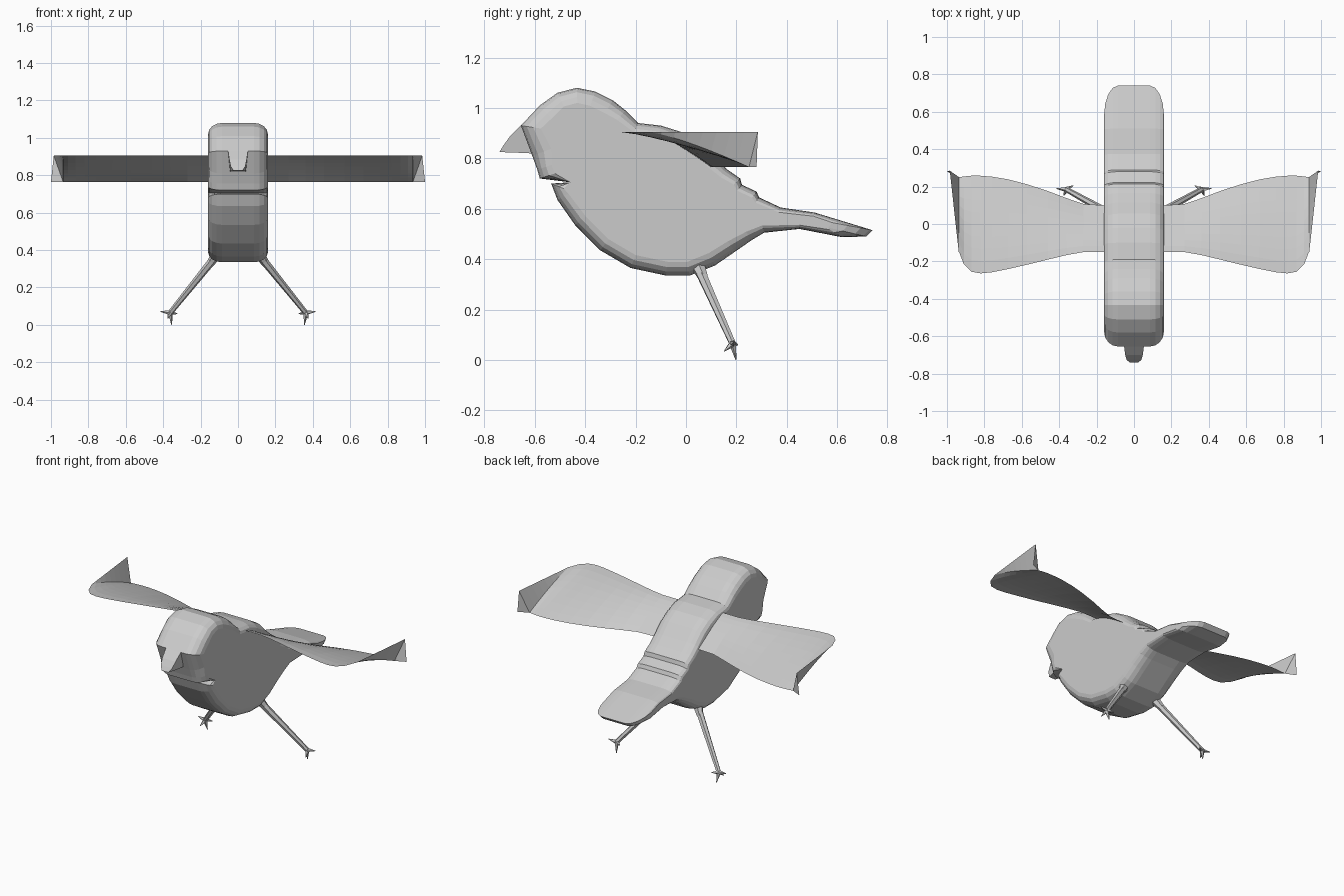
import bpy, bmesh, math
from mathutils import Vector

if "Cube" in bpy.data.objects:
    bpy.data.objects.remove(bpy.data.objects["Cube"])

grey = bpy.data.materials.new("light grey")
grey.diffuse_color = (0.6, 0.6, 0.6, 1)
grey.use_nodes = True
grey.node_tree.nodes["Principled BSDF"].inputs["Base Color"].default_value = grey.diffuse_color


def make(name, verts, faces, fix=True):
    me = bpy.data.meshes.new(name)
    bm = bmesh.new()
    vs = [bm.verts.new(v) for v in verts]
    for f in faces:
        bm.faces.new([vs[i] for i in f])
    if fix:
        bmesh.ops.recalc_face_normals(bm, faces=bm.faces)
    bm.to_mesh(me)
    bm.free()
    me.materials.append(grey)
    ob = bpy.data.objects.new(name, me)
    bpy.context.collection.objects.link(ob)
    return ob


def loft(name, rings):
    n = len(rings[0])
    verts = [p for r in rings for p in r]
    faces = [list(range(n)), list(range(len(verts) - n, len(verts)))]
    for k in range(len(rings) - 1):
        for i in range(n):
            j = (i + 1) % n
            faces.append([k * n + i, k * n + j, (k + 1) * n + j, (k + 1) * n + i])
    return make(name, verts, faces)


# Body: side outline (y, z) with the inset of the rounded edge at each point
outline = [
    (-.655, .93, .08), (-.58, 1.01, .07), (-.51, 1.06, .06), (-.433, 1.08, .06),
    (-.36, 1.065, .06), (-.29, 1.03, .06), (-.24, .99, .05), (-.19, .94, .04),
    (-.10, .93, .04), (-.02, .905, .05), (.055, .86, .05), (.115, .80, .045),
    (.165, .755, .04), (.215, .72, .035), (.222, .695, .03), (.28, .668, .03),
    (.29, .645, .025), (.375, .605, .02), (.51, .585, .015),
    (.74, .515, (-.16, .03)), (.715, .49, (-.15, .035)), (.62, .487, (-.05, .03)),
    (.45, .52, .015), (.31, .505, .03), (.26, .475, .04), (.195, .43, .05),
    (.115, .375, .055), (.015, .335, .055), (-.08, .335, .055), (-.22, .365, .055),
    (-.34, .435, .055), (-.44, .535, .055), (-.51, .635, .05),
    (-.535, .70, (.05, -.02)), (-.46, .705, (0, 0)), (-.58, .72, (.06, .02)),
    (-.59, .755, .06), (-.61, .81, .08),
]


def inset(i):
    d = outline[i][2]
    if isinstance(d, tuple):
        return Vector(d)
    a, b = outline[i - 1], outline[(i + 1) % len(outline)]
    t = Vector((b[0] - a[0], b[1] - a[1])).normalized()
    return Vector((t.y, -t.x)) * d      # inward for a clockwise outline


half = []
for k in range(5):
    a = math.radians(90 * k / 4)
    half.append((.085 + .075 * math.cos(a), 1 - math.sin(a)))
sections = half + [(-x, s) for x, s in reversed(half)]
rings = []
for x, s in sections:
    ring = []
    for i, p in enumerate(outline):
        v = inset(i) * s
        ring.append((x, p[0] + v.x, p[1] + v.y))
    rings.append(ring)
loft("body", rings)

# Beak: wedge that narrows to the tip
beak = [(-.58, .95, .06), (-.655, .93, .053), (-.70, .885, .047), (-.725, .85, .04),
        (-.74, .825, .024), (-.66, .822, .04), (-.56, .817, .045)]
loft("beak", [[(s * w, y, z) for y, z, w in beak] for s in (-1, 1)])

# Wings: curved sheets, (x, leading y, trailing y), with an upturned tip
stations = [(.10, -.15, .10), (.16, -.15, .10), (.27, -.15, .107), (.36, -.166, .138),
            (.46, -.19, .176), (.57, -.217, .212), (.67, -.24, .238), (.76, -.258, .253),
            (.82, -.264, .258), (.87, -.255, .258), (.91, -.215, .254), (.935, -.15, .25)]
N = 8
for side, label in ((1, "left"), (-1, "right")):
    verts, faces = [], []
    for x, lead, trail in stations:
        for j in range(N + 1):
            s = j / N
            verts.append((side * x, lead + (trail - lead) * s, .905 - .14 * s ** 1.3))
    for j in range(N + 1):
        s = j / N
        verts.append((side * (.937 + .048 * s), -.15 + .435 * s, .905))
    verts.append((side * 1.0, .28, .765))
    rows = len(stations)
    for k in range(rows):
        for j in range(N):
            a, b = k * (N + 1) + j, (k + 1) * (N + 1) + j
            f = [a, b, b + 1, a + 1]
            faces.append(f if side > 0 else f[::-1])
    f = [rows * (N + 1) - 1, len(verts) - 1, len(verts) - 2]
    faces.append(f if side < 0 else f[::-1])
    make(label + "_wing", verts, faces, fix=False)


# Legs and clawed feet: tapered rods
def rod(name, a, b, ra, rb, n=6):
    a, b = Vector(a), Vector(b)
    q = (b - a).to_track_quat('Z', 'Y')
    circle = [Vector((math.cos(t), math.sin(t), 0))
              for t in (2 * math.pi * i / n for i in range(n))]
    return loft(name, [[a + q @ (c * ra) for c in circle], [b + q @ (c * rb) for c in circle]])


toes = [(.415, .19, .072), (.355, .198, .001), (.375, .152, .035), (.325, .205, .06)]
for side, label in ((1, "left"), (-1, "right")):
    ankle = (side * .362, .185, .065)
    rod(label + "_thigh", (side * .10, .035, .40), (side * .15, .07, .325), .034, .02)
    rod(label + "_leg", (side * .12, .05, .365), ankle, .022, .014)
    for i, t in enumerate(toes):
        rod(f"{label}_claw_{i + 1}", ankle, (side * t[0], t[1], t[2]), .014, .002, 5)
